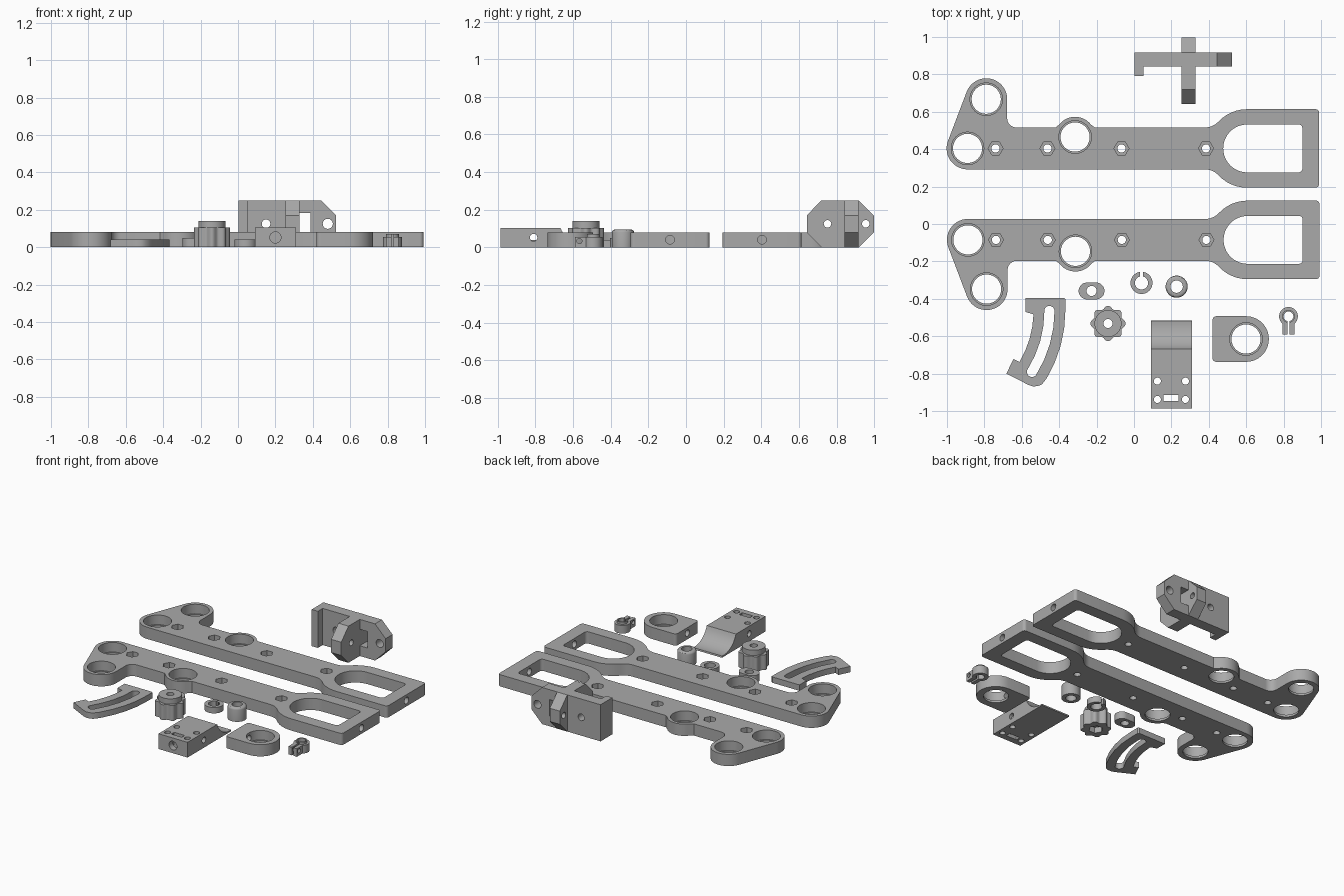
import bpy, bmesh, math
from mathutils import Vector

if "Cube" in bpy.data.objects:
    bpy.data.objects.remove(bpy.data.objects["Cube"])

GREY = bpy.data.materials.new("plain grey")
GREY.diffuse_color = (0.4, 0.4, 0.4, 1)
GREY.use_nodes = True
GREY.node_tree.nodes["Principled BSDF"].inputs["Base Color"].default_value = GREY.diffuse_color


def arc(cx, cy, r, a0=0, a1=360, n=None):
    """Points on an arc; a full turn leaves out the repeated last point."""
    full = abs(a1 - a0) == 360
    n = n or max(4, int(abs(a1 - a0) / 7.5))
    return [(cx + r * math.cos(math.radians(a0 + (a1 - a0) * i / n)),
             cy + r * math.sin(math.radians(a0 + (a1 - a0) * i / n)))
            for i in range(n if full else n + 1)]


def box(x0, x1, y0, y1):
    return [(x0, y0), (x1, y0), (x1, y1), (x0, y1)]


def prism(name, pts, a, b, axis="z"):
    """Extrude an outline from a to b along an axis."""
    place = {"z": lambda u, v, w: (u, v, w),
             "x": lambda u, v, w: (w, u, v),
             "y": lambda u, v, w: (u, w, v)}[axis]
    bm = bmesh.new()
    low = [bm.verts.new(place(u, v, a)) for u, v in pts]
    high = [bm.verts.new(place(u, v, b)) for u, v in pts]
    bm.faces.new(low)
    bm.faces.new(high)
    for i in range(len(pts)):
        j = (i + 1) % len(pts)
        bm.faces.new((low[i], low[j], high[j], high[i]))
    bmesh.ops.recalc_face_normals(bm, faces=bm.faces)
    me = bpy.data.meshes.new(name)
    bm.to_mesh(me)
    bm.free()
    me.materials.append(GREY)
    ob = bpy.data.objects.new(name, me)
    bpy.context.collection.objects.link(ob)
    return ob


def combine(ob, pts, a, b, axis="z", op="DIFFERENCE"):
    """Cut an extruded outline from a part, or add it."""
    tool = prism("cutter", pts, a, b, axis)
    bpy.context.view_layer.objects.active = ob
    mod = ob.modifiers.new("shape", "BOOLEAN")
    mod.operation, mod.solver, mod.object = op, "EXACT", tool
    bpy.ops.object.modifier_apply(modifier=mod.name)
    bpy.data.objects.remove(tool)


def hole(ob, u, v, r, a, b, axis="z", n=48):
    combine(ob, arc(u, v, r, n=n), a, b, axis)


def pocket(ob, x, y):
    """Bearing seat with a thin lip at the bottom."""
    hole(ob, x, y, 0.078, -0.1, 0.2)
    hole(ob, x, y, 0.087, 0.015, 0.2)


# Two long arms, the second one a mirror of the first
def arm(name, flip):
    def m(pts):
        return [(x + 0.002, 0.319 - y) for x, y in pts] if flip else pts
    cy, half = 0.404, 0.112
    top, bot = cy + half, cy - half
    tangent = math.degrees(math.atan2(0.263, 0.10)) + 90
    # flare from the bar into the wide frame
    fx = 0.605 - math.sqrt(0.31 ** 2 - (half + 0.1) ** 2)
    ang = math.degrees(math.atan2(half + 0.1, fx - 0.605))
    flare = (arc(fx, top + 0.1, 0.1, 270, 180 + ang - 0 + 0 if ang > 180 else 360 - (180 - ang))
             + arc(0.605, cy, 0.21, ang, 90)[1:]
             + arc(0.97, cy + 0.19, 0.02, 90, 0))
    pts = (arc(-0.89, cy, half, 270, tangent) + arc(-0.79, 0.667, half, tangent, 0)
           + arc(-0.628, top + 0.05, 0.05, 180, 270)
           + [(-0.42, top)] + arc(-0.315, 0.465, 0.108, 142, 38) + [(-0.21, top)]
           + flare + [(x, 2 * cy - y) for x, y in reversed(flare)])
    ob = prism(name, m(pts), 0, 0.08)
    # frame opening
    combine(ob, m(arc(0.605, cy, 0.128, 90, 270) + arc(0.88, cy - 0.108, 0.02, 270, 360)
                  + arc(0.88, cy + 0.108, 0.02, 0, 90)), -0.1, 0.2)
    for p in ((-0.89, cy), (-0.79, 0.667), (-0.315, 0.465)):
        pocket(ob, *m([p])[0])
    # nut seats and bolt holes
    for x in (-0.74, -0.463, -0.067, 0.385):
        u, v = m([(x, cy)])[0]
        hole(ob, u, v, 0.022, -0.1, 0.2, n=24)
        hole(ob, u, v, 0.04, 0.04, 0.2, n=6)
    hole(ob, m([(0, cy)])[0][1], 0.04, 0.023, 0.8, 1.1, "x", 24)
    return ob


arm("rear_arm", False)
arm("front_arm", True)

# Curved slotted guide
gx, gy = -1.067, -0.465
guide = prism("slotted_guide",
              [(-0.58, -0.395), (-0.375, -0.395), (-0.366, -0.402)] + arc(gx, gy, 0.70, 0, -31)
              + [(-0.493, -0.858), (-0.515, -0.867), (-0.54, -0.868), (-0.565, -0.86),
                 (-0.682, -0.80), (-0.645, -0.722), (-0.605, -0.742)]
              + arc(gx, gy, 0.53, -31, -2) + [(-0.58, -0.47)], 0, 0.04)
end = math.radians(-32)
combine(guide, arc(gx, gy, 0.642, -32, 0) + arc(gx + 0.615, gy, 0.027, 0, 180)[1:-1]
        + arc(gx, gy, 0.588, 0, -32)
        + arc(gx + 0.615 * math.cos(end), gy + 0.615 * math.sin(end), 0.027, 148, 328)[1:-1],
      -0.1, 0.1)

# Scalloped knob with raised hub
kx, ky = -0.139, -0.532
rim = []
for i in range(128):
    a = math.tau * i / 128
    r = 0.087 + 0.008 * math.cos(8 * a)
    rim.append((kx + r * math.cos(a), ky + r * math.sin(a)))
knob = prism("knob", rim, 0, 0.104)
combine(knob, arc(kx, ky, 0.072), 0.05, 0.14, op="UNION")
hole(knob, kx, ky, 0.024, -0.1, 0.3, n=24)
hole(knob, kx, ky, 0.045, -0.1, 0.04, n=6)

# Oval spacer
spacer = prism("oval_spacer", arc(-0.203, -0.358, 0.045, -90, 90)
               + arc(-0.251, -0.358, 0.045, 90, 270), 0, 0.05)
hole(spacer, -0.227, -0.358, 0.027, -0.1, 0.2, n=24)

# Split ring
ring = prism("split_ring", arc(0.04, -0.315, 0.059), 0, 0.04)
hole(ring, 0.04, -0.315, 0.035, -0.1, 0.2)
combine(ring, box(0.031, 0.049, -0.315, -0.2), -0.1, 0.2)

# Bushing with a softened top edge
bush = prism("bushing", arc(0.228, -0.335, 0.059), 0, 0.094)
bm = bmesh.new()
bm.from_mesh(bush.data)
rim_edges = [e for e in bm.edges if all(v.co.z > 0.09 for v in e.verts)]
bmesh.ops.bevel(bm, geom=rim_edges, offset=0.014, segments=3, affect="EDGES", profile=0.5)
bm.to_mesh(bush.data)
bm.free()
hole(bush, 0.228, -0.335, 0.033, -0.1, 0.2)

# Mount block with a curved saddle
block = prism("saddle_block", [(-0.987, 0), (-0.987, 0.104)]
              + arc(-0.535, 0.15, 0.14, 199.2, 277) + [(-0.516, 0)], 0.09, 0.31, "x")
for x in (0.125, 0.275):
    for y in (-0.84, -0.938):
        hole(block, x, y, 0.019, -0.1, 0.2, n=24)
combine(block, box(0.158, 0.238, -0.946, -0.914), -0.1, 0.2)
hole(block, 0.2, 0.052, 0.03, -1.1, -0.85, "y", 24)
hole(block, -0.81, 0.052, 0.02, 0.0, 0.4, "x", 24)

# Rounded bearing holder
holder = prism("bearing_holder", arc(0.599, -0.615, 0.122, -90, 90)
               + arc(0.44, -0.513, 0.02, 90, 180) + arc(0.44, -0.717, 0.02, 180, 270), 0, 0.08)
pocket(holder, 0.599, -0.615)
hole(holder, -0.615, 0.042, 0.022, 0.3, 0.6, "x", 24)

# Small split clip
clip = prism("split_clip", arc(0.826, -0.494, 0.05), 0, 0.055)
combine(clip, arc(0.826, -0.494, 0.034), 0.02, 0.07, op="UNION")
combine(clip, box(0.794, 0.858, -0.59, -0.52), 0, 0.055, op="UNION")
hole(clip, 0.826, -0.494, 0.026, -0.1, 0.2)
combine(clip, box(0.82, 0.832, -0.7, -0.494), -0.1, 0.2)
hole(clip, -0.567, 0.033, 0.014, 0.7, 0.95, "x", 24)

# Upright bracket: long wall, crossing octagon plate, hook at the left
bracket = prism("upright_bracket", [(0.003, 0), (0.445, 0), (0.525, 0.08), (0.525, 0.17),
                                    (0.445, 0.25), (0.003, 0.25)], 0.842, 0.917, "y")
combine(bracket, [(0.72, 0), (0.918, 0), (0.998, 0.08), (0.998, 0.17), (0.918, 0.25),
                  (0.72, 0.25), (0.642, 0.17), (0.642, 0.08)], 0.254, 0.33, "x", "UNION")
combine(bracket, box(0.003, 0.05, 0.79, 0.86), 0, 0.25, op="UNION")
combine(bracket, box(0.33, 0.388, 0.07, 0.182), 0.7, 1.1, "y")
hole(bracket, 0.15, 0.125, 0.023, 0.8, 1.0, "y", 24)
hole(bracket, 0.48, 0.125, 0.027, 0.8, 1.0, "y", 24)
for y in (0.752, 0.955):
    hole(bracket, y, 0.125, 0.02, 0.2, 0.4, "x", 24)

# Smooth the round walls, keep the edges crisp
for ob in bpy.context.scene.objects:
    bpy.ops.object.select_all(action="DESELECT")
    ob.select_set(True)
    bpy.context.view_layer.objects.active = ob
    bpy.ops.object.shade_smooth_by_angle(angle=math.radians(30))
